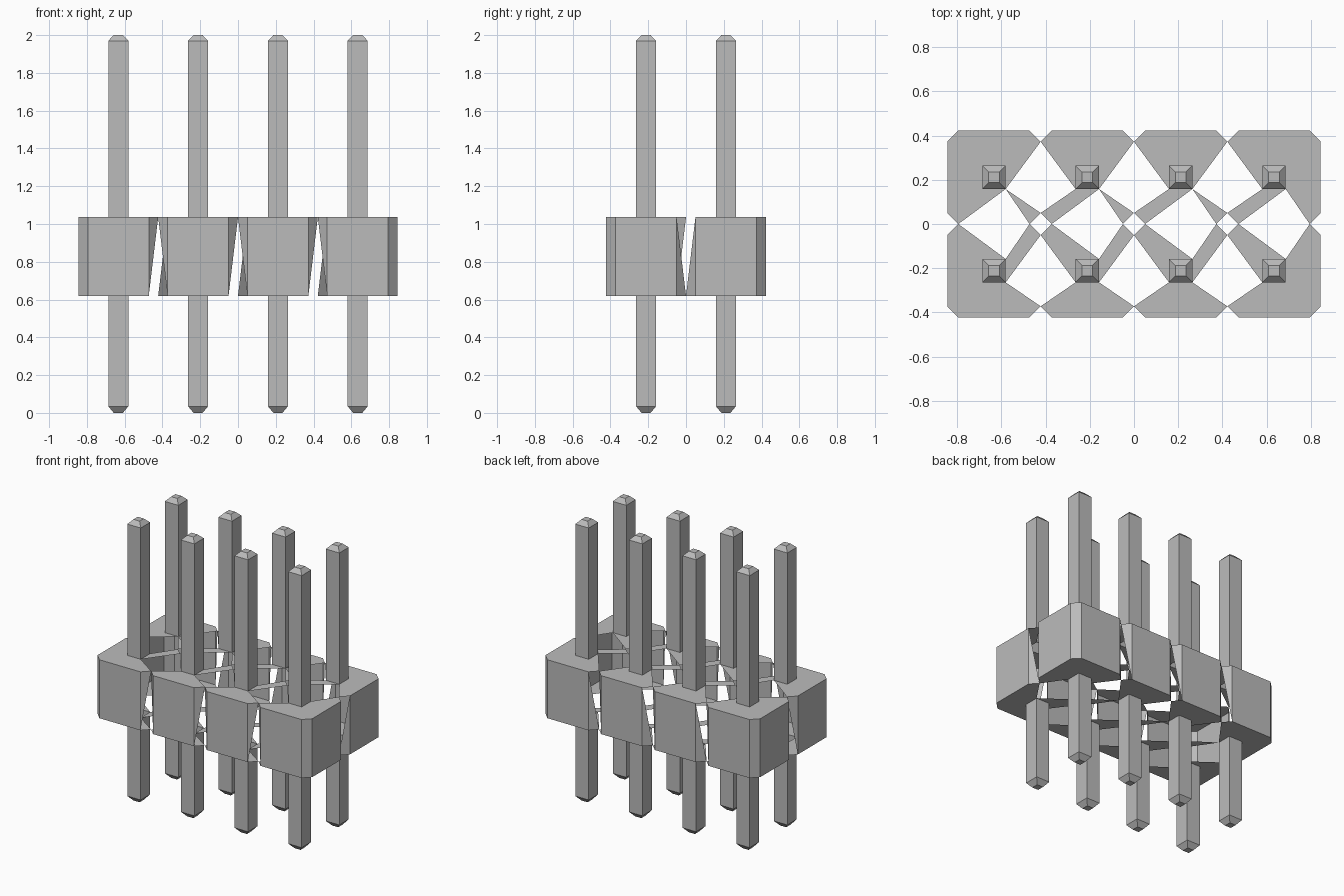
import bpy
import bmesh

if "Cube" in bpy.data.objects:
    bpy.data.objects.remove(bpy.data.objects["Cube"])

PITCH, COLS, ROWS = 0.4225, 4, 2
H = PITCH / 2            # half cell
C = H - 0.05             # start of the corner cut
R = 0.053                # half pin width
TIP = 0.024              # half width of pin tip
Z_LOW, Z_HIGH = 0.62, 1.036

grey = bpy.data.materials.new("plain grey")
grey.use_nodes = True
colour = (0.5, 0.5, 0.5, 1)
grey.diffuse_color = colour
grey.node_tree.nodes["Principled BSDF"].inputs["Base Color"].default_value = colour

# Octagonal cell outline, anticlockwise: even edges are walls, odd ones corner cuts
OCT = [(-C, -H), (C, -H), (H, -C), (H, C), (C, H), (-C, H), (-H, C), (-H, -C)]
STEPS = [(0, -1), (1, 0), (0, 1), (-1, 0)]   # neighbour beyond front, right, back, left
APEX = [1, 1, 2, 0]                          # pin corner that each wall's cap triangle meets


def square(r):
    return [(-r, -r), (r, -r), (r, r), (-r, r)]


def finish(bm, name):
    bmesh.ops.remove_doubles(bm, verts=bm.verts, dist=0.0005)
    mesh = bpy.data.meshes.new(name)
    bm.to_mesh(mesh)
    bm.free()
    mesh.materials.append(grey)
    bpy.context.collection.objects.link(bpy.data.objects.new(name, mesh))


def ring(bm, points, x, y, z):
    return [bm.verts.new((x + px, y + py, z)) for px, py in points]


def cap(bm, o, p, shared, up):
    """Cell top or bottom around the pin, open beside neighbouring cells."""
    faces = [(o[2 * w], o[2 * w + 1], p[APEX[w]]) for w in range(4) if not shared[w]]
    faces += [(o[1], o[2], p[1]),
              (o[3], o[4], p[2], p[1]),
              (o[5], o[6], p[3]), (o[5], p[3], p[2]), (o[6], p[0], p[3]),
              (o[7], o[0], p[1], p[0])]
    for f in faces:
        bm.faces.new(f if up else f[::-1])


def cell(bm, x, y, shared):
    low, high = ring(bm, OCT, x, y, Z_LOW), ring(bm, OCT, x, y, Z_HIGH)
    cap(bm, low, ring(bm, square(R), x, y, Z_LOW), shared, False)
    cap(bm, high, ring(bm, square(R), x, y, Z_HIGH), shared, True)
    for i in range(8):
        j = (i + 1) % 8
        a, b, c, d = low[i], low[j], high[j], high[i]
        if i % 2 == 0:
            # outer walls only
            if not shared[i // 2]:
                bm.faces.new((a, b, c, d))
            continue
        # corner cuts lose the half that touches a neighbour
        before, after = shared[i // 2], shared[(i // 2 + 1) % 4]
        if i == 1:
            start, end = (a, c, d), (a, b, c)
        else:
            start, end = (a, b, d), (b, c, d)
        if not before:
            bm.faces.new(start)
        if not after:
            bm.faces.new(end)


def pin_half(name, x, y, levels):
    """Square pin with a tapered tip, rising or falling from the housing."""
    bm = bmesh.new()
    rings = [ring(bm, square(r), x, y, z) for r, z in levels]
    for lower, upper in zip(rings, rings[1:]):
        for i in range(4):
            j = (i + 1) % 4
            bm.faces.new((lower[i], lower[j], upper[j], upper[i]))
    if levels[0][0] == TIP:
        bm.faces.new(rings[0][::-1])
    else:
        bm.faces.new(rings[-1])
    finish(bm, name)


housing = bmesh.new()
for col in range(COLS):
    for row in range(ROWS):
        x = (col - (COLS - 1) / 2) * PITCH
        y = (row - (ROWS - 1) / 2) * PITCH
        shared = [0 <= col + dx < COLS and 0 <= row + dy < ROWS for dx, dy in STEPS]
        cell(housing, x, y, shared)
        tag = f"{col + 1}_{row + 1}"
        pin_half("upper_pin_" + tag, x, y, [(R, Z_HIGH), (R, 1.97), (TIP, 2)])
        pin_half("lower_pin_" + tag, x, y, [(TIP, 0), (R, 0.035), (R, Z_LOW)])
finish(housing, "housing")
